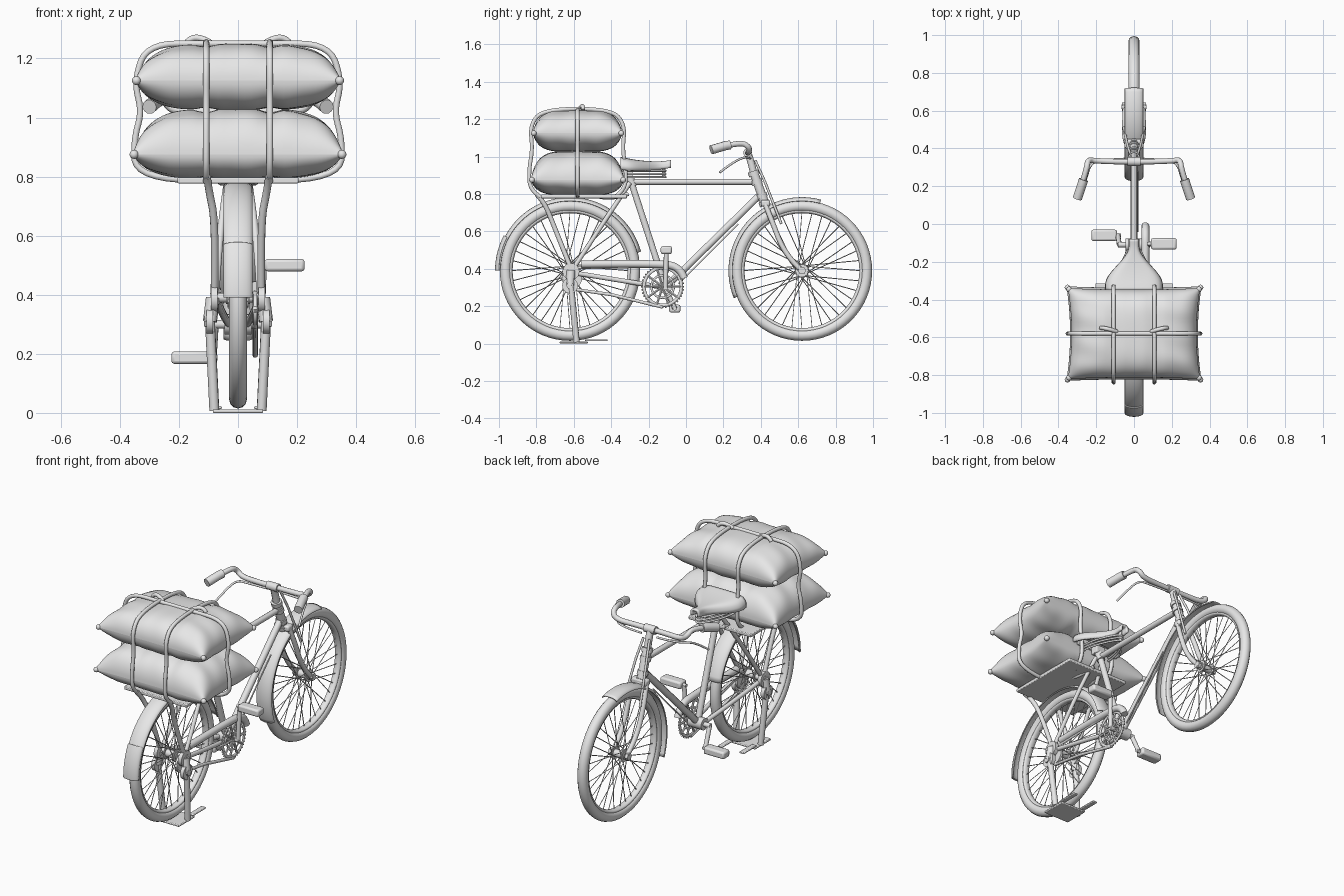
import bpy
import math
from math import sin, cos, pi
from mathutils import Vector

cube = bpy.data.objects.get("Cube")
if cube:
    bpy.data.objects.remove(cube, do_unlink=True)

grey = bpy.data.materials.new("plain grey")
grey.use_nodes = True
grey.diffuse_color = (0.8, 0.8, 0.8, 1)
grey.node_tree.nodes["Principled BSDF"].inputs["Base Color"].default_value = (0.8, 0.8, 0.8, 1)
made = []


def finish(ob, name):
    ob.name = ob.data.name = name
    ob.data.materials.clear()
    ob.data.materials.append(grey)
    made.append(ob)
    return ob


def tubes(name, paths, r, smooth=False, res=3, closed=False):
    """Round bars along one or more point paths, turned into one mesh."""
    cu = bpy.data.curves.new(name, 'CURVE')
    cu.dimensions = '3D'
    cu.bevel_depth, cu.bevel_resolution, cu.use_fill_caps = r, res, True
    for path in paths:
        sp = cu.splines.new('NURBS' if smooth else 'POLY')
        sp.points.add(len(path) - 1)
        for p, co in zip(sp.points, path):
            p.co = (*co, 1)
        sp.use_cyclic_u = closed
        if smooth:
            sp.order_u, sp.use_endpoint_u, sp.resolution_u = 3, not closed, 6
    ob = bpy.data.objects.new(name, cu)
    bpy.context.collection.objects.link(ob)
    bpy.ops.object.select_all(action='DESELECT')
    bpy.context.view_layer.objects.active = ob
    ob.select_set(True)
    bpy.ops.object.convert(target='MESH')
    return finish(bpy.context.object, name)


def flip(path):
    return [(-x, y, z) for x, y, z in path]


def pair(name, path, r, smooth=False):
    tubes("left_" + name, [path], r, smooth)
    tubes("right_" + name, [flip(path)], r, smooth)


def axle(name, loc, r, length, sides=24):
    bpy.ops.mesh.primitive_cylinder_add(vertices=sides, radius=r, depth=length,
                                        location=loc, rotation=(0, pi / 2, 0))
    return finish(bpy.context.object, name)


def ring(name, loc, major, minor, widen=1.0):
    bpy.ops.mesh.primitive_torus_add(major_radius=major, minor_radius=minor, major_segments=64,
                                     minor_segments=12, location=loc, rotation=(0, pi / 2, 0))
    bpy.context.object.scale.z = widen
    return finish(bpy.context.object, name)


def ball(name, loc, r):
    bpy.ops.mesh.primitive_uv_sphere_add(segments=16, ring_count=10, radius=r, location=loc)
    return finish(bpy.context.object, name)


def box(name, loc, size, bevel=0.004):
    bpy.ops.mesh.primitive_cube_add(size=1, location=loc)
    ob = bpy.context.object
    ob.scale = size
    bpy.ops.object.transform_apply(location=False, rotation=False, scale=True)
    mod = ob.modifiers.new("bevel", 'BEVEL')
    mod.width, mod.segments = bevel, 2
    return finish(ob, name)


def sheet(name, nu, nv, f, thick=0.0):
    """Surface from f(u, v) with u and v running from 0 to 1."""
    verts = [f(i / nu, j / nv) for i in range(nu + 1) for j in range(nv + 1)]
    n = nv + 1
    faces = [(i * n + j, i * n + j + 1, (i + 1) * n + j + 1, (i + 1) * n + j)
             for i in range(nu) for j in range(nv)]
    me = bpy.data.meshes.new(name)
    me.from_pydata(verts, [], faces)
    ob = bpy.data.objects.new(name, me)
    bpy.context.collection.objects.link(ob)
    if thick:
        mod = ob.modifiers.new("thickness", 'SOLIDIFY')
        mod.thickness, mod.offset = thick, 0
    return finish(ob, name)


# Wheels: tyre, rim, hub and crossed spokes
def wheel(name, y):
    c = (0, y, 0.39)
    ring(name + "_tyre", c, 0.345, 0.03)
    ring(name + "_rim", c, 0.319, 0.012, 1.7)
    axle(name + "_hub", c, 0.022, 0.08)
    for s in (-1, 1):
        axle(name + "_hub_flange", (s * 0.032, y, 0.39), 0.034, 0.006)
    spokes = []
    for k in range(36):
        a = 2 * pi * k / 36
        h = a + (0.9 if k % 4 < 2 else -0.9)
        spokes.append([(0.03 * (-1) ** k, y + 0.03 * cos(h), 0.39 + 0.03 * sin(h)),
                       (0, y + 0.315 * cos(a), 0.39 + 0.315 * sin(a))])
    tubes(name + "_spokes", spokes, 0.0025, res=0)


def fender(name, y, start, end, r=0.372):
    def f(u, v):
        a = math.radians(start + (end - start) * u)
        t = pi * v
        rr = r + 0.018 * sin(t)
        return (0.047 * cos(t), y + rr * cos(a), 0.39 + rr * sin(a))
    sheet(name, 40, 10, f, 0.006)


wheel("rear_wheel", -0.62)
wheel("front_wheel", 0.62)
fender("rear_fender", -0.62, 15, 180)
fender("front_fender", 0.62, 75, 202)
fender("mud_flap", -0.62, 152, 180, 0.38)

# Frame
SEAT, CRANK, HUB = (0, -0.295, 0.87), (0, -0.11, 0.30), (0, -0.61, 0.39)
tubes("top_tube", [[(0, -0.29, 0.865), (0, 0.37, 0.865)]], 0.017)
tubes("down_tube", [[CRANK, (0, 0.39, 0.79)]], 0.019)
tubes("seat_tube", [[CRANK, SEAT]], 0.018)
tubes("seat_post", [[SEAT, (0, -0.315, 0.94)]], 0.014)
tubes("head_tube", [[(0, 0.36, 0.92), (0, 0.425, 0.74)]], 0.025)
for y, z in ((0.362, 0.91), (0.378, 0.865), (0.405, 0.79), (0.42, 0.75)):
    tubes("head_lug", [[(0, y - 0.004, z + 0.012), (0, y + 0.004, z - 0.012)]], 0.031)
tubes("seat_lug", [[(0, -0.285, 0.84), (0, -0.302, 0.89)]], 0.024)
axle("crank_shell", CRANK, 0.034, 0.09)
pair("seat_stay", [(0.022, -0.30, 0.86), (0.06, -0.42, 0.68), (0.075, -0.61, 0.39)], 0.012, True)
pair("chain_stay", [(0.03, -0.12, 0.30), (0.052, -0.3, 0.33), (0.07, -0.61, 0.38)], 0.013, True)
tubes("brake_cable", [[(0.02, -0.04, 0.32), (0.02, 0.28, 0.64)]], 0.004)

# Fork
pair("fork_leg", [(0.035, 0.42, 0.755), (0.05, 0.45, 0.68), (0.05, 0.53, 0.47), (0.045, 0.62, 0.39)], 0.014, True)
box("fork_crown", (0, 0.425, 0.75), (0.1, 0.05, 0.035), 0.01)
pair("brake_rod", [(0.02, 0.37, 0.98), (0.035, 0.42, 0.87), (0.055, 0.51, 0.64)], 0.007)
axle("front_axle", (0, 0.62, 0.39), 0.012, 0.13)
for s in (-1, 1):
    axle("front_nut", (s * 0.055, 0.62, 0.39), 0.022, 0.018, 6)

# Handlebar, grips and brake levers
half = [(0.1, 0.33, 1.02), (0.21, 0.335, 1.02), (0.245, 0.34, 1.05), (0.25, 0.29, 1.08), (0.295, 0.15, 1.04)]
tubes("handlebar", [flip(half)[::-1] + [(0, 0.33, 1.02)] + half], 0.015, True)
pair("grip", [(0.267, 0.235, 1.062), (0.275, 0.21, 1.058), (0.30, 0.135, 1.036)], 0.025)
tubes("stem", [[(0, 0.33, 1.02), (0, 0.345, 0.985), (0, 0.362, 0.91)]], 0.02, True)
tubes("stem_clamp", [[(-0.035, 0.33, 1.02), (0.035, 0.33, 1.02)]], 0.024)
pair("brake_lever", [(0.05, 0.345, 0.99), (0.17, 0.34, 0.99), (0.23, 0.32, 1.0), (0.25, 0.25, 0.97), (0.275, 0.18, 0.915)], 0.006, True)

# Drivetrain: chainring, chain, guard, cranks and pedals
RY, RZ = -0.125, 0.305
ring("chainring", (0.058, RY, RZ), 0.1, 0.009, 0.6)
ring("chainring_inner", (0.058, RY, RZ), 0.06, 0.006, 0.6)
tubes("chainring_arms", [[(0.058, RY, RZ), (0.058, RY + 0.1 * cos(a), RZ + 0.1 * sin(a))]
                         for a in [2 * pi * k / 10 for k in range(10)]], 0.007, res=1)
tubes("chainring_teeth", [[(0.058, RY + r * cos(a), RZ + r * sin(a)) for r in (0.1, 0.115)]
                          for a in [2 * pi * k / 40 for k in range(40)]], 0.004, res=0)
axle("rear_sprocket", (0.058, -0.61, 0.35), 0.055, 0.012, 20)
tubes("chain", [[(0.058, RY, RZ + 0.11), (0.058, -0.61, 0.405), (0.058, -0.665, 0.35),
                 (0.058, -0.61, 0.292), (0.058, -0.4, 0.262), (0.058, RY, RZ - 0.11)]], 0.009)
tubes("chain_guard", [[(0.06, -0.56, 0.425), (0.06, -0.15, 0.43), (0.06, -0.03, 0.41), (0.06, -0.01, 0.35)]], 0.021, True)
axle("crank_axle", CRANK, 0.014, 0.17)
for side, s, y, z in (("left", 1, -0.105, 0.50), ("right", -1, -0.06, 0.187)):
    tubes(side + "_crank", [[(s * 0.078, -0.11, 0.30), (s * 0.085, y, z)]], 0.013)
    tubes(side + "_pedal_pin", [[(s * 0.07, y, z), (s * 0.2, y, z)]], 0.01)
    box(side + "_pedal", (s * 0.158, y, z), (0.135, 0.06, 0.042), 0.01)

# Rear axle and two-legged stand
axle("rear_axle", HUB, 0.016, 0.19)
for s in (-1, 1):
    axle("axle_plate", (s * 0.08, -0.615, 0.385), 0.045, 0.022)
    axle("stand_pivot", (s * 0.095, -0.62, 0.31), 0.042, 0.022)
    axle("pivot_bolt", (s * 0.108, -0.62, 0.31), 0.02, 0.015, 6)
    box("stand_foot", (s * 0.07, -0.48, 0.018), (0.03, 0.12, 0.01))
pair("stand_bracket", [(0.085, -0.615, 0.39), (0.095, -0.62, 0.31)], 0.024)
pair("stand_leg", [(0.095, -0.615, 0.31), (0.08, -0.585, 0.008)], 0.017)
box("stand_base", (0, -0.6, 0.006), (0.17, 0.15, 0.012))

# Saddle with wire rails
def saddle(u, v):
    k = min(1, max(0, (u - 0.15) / 0.75))
    w = 0.022 + 0.125 * k * k * (3 - 2 * k)
    t = 2 * v - 1
    top = 0.965 + 0.05 * (u - 0.45) ** 2 + 0.012 * k
    return (w * sin(t * pi / 2), -0.08 - 0.27 * u, top - (0.035 + 0.025 * k) * abs(t) ** 4)


sheet("saddle", 20, 18, saddle, 0.012)
box("saddle_back", (0, -0.34, 0.945), (0.25, 0.014, 0.05))
tubes("saddle_rails", [[(-0.09, -0.33, z), (-0.09, -0.26, z), (-0.02, -0.11, z),
                        (0.02, -0.11, z), (0.09, -0.26, z), (0.09, -0.33, z)]
                       for z in (0.89, 0.907, 0.924)], 0.006, True)
box("saddle_clamp", (0, -0.31, 0.91), (0.06, 0.05, 0.045))
tubes("saddle_nose_post", [[(0, -0.12, 0.89), (0, -0.12, 0.96)]], 0.01)

# Luggage rack
box("rack_plate", (0, -0.545, 0.787), (0.41, 0.46, 0.02))
pair("rack_leg", [(0.105, -0.80, 0.80), (0.1, -0.76, 0.76), (0.075, -0.71, 0.64), (0.08, -0.615, 0.4)], 0.013, True)
pair("rack_strut", [(0.06, -0.46, 0.785), (0.055, -0.4, 0.77), (0.03, -0.31, 0.8)], 0.011, True)


# Stuffed sacks with pinched corners
def sack(name, a, b, zc, up, down):
    for part, h in (("upper", up), ("lower", -down)):
        def f(u, v):
            s, t = sin((u - 0.5) * pi), sin((v - 0.5) * pi)
            x = a * s * (1 - 0.055 * (1 - t * t))
            y = b * t * (1 - 0.03 * (1 - s * s))
            full = max(0, (1 - s ** 4) * (1 - t ** 4)) ** 0.5
            dent = 1 - 0.09 * math.exp(-((abs(x) - 0.108) / 0.03) ** 2)
            fold = 1 + 0.05 * s * s * sin(11 * t + 3 * s) + 0.03 * t * t * sin(17 * s)
            return (x, -0.58 + y, zc + h * full * dent * fold)
        sheet(name + "_" + part + "_half", 48, 36, f)
    for sx in (-1, 1):
        for sy in (-1, 1):
            ball(name + "_corner", (sx * (a - 0.006), -0.58 + sy * (b - 0.006), zc), 0.015)


sack("bottom_sack", 0.358, 0.25, 0.875, 0.155, 0.083)
sack("top_sack", 0.35, 0.24, 1.125, 0.125, 0.1)

# Ropes around the sacks
side = [(-0.78, 0.785), (-0.835, 0.82), (-0.84, 0.93), (-0.82, 1.04), (-0.835, 1.17), (-0.76, 1.255)]
loop = side + [(-1.16 - y, z) for y, z in side[::-1]]
pair("lengthwise_rope", [(0.108, y, z) for y, z in loop], 0.011, True)
edge = [(0.2, 0.79), (0.35, 0.80), (0.352, 0.93), (0.325, 1.02), (0.352, 1.12), (0.31, 1.25), (0.1, 1.25)]
tubes("cross_rope", [[(x, -0.58, z) for x, z in edge] + [(-x, -0.58, z) for x, z in edge[::-1]]], 0.011, True)
pair("rope_knot", [(0.09, -0.57, 1.25), (0.15, -0.55, 1.29), (0.175, -0.55, 1.25)], 0.011, True)

# Smooth shading with sharp edges kept
bpy.ops.object.select_all(action='DESELECT')
for ob in made:
    ob.select_set(True)
bpy.context.view_layer.objects.active = made[0]
bpy.ops.object.shade_smooth_by_angle(angle=math.radians(40))
